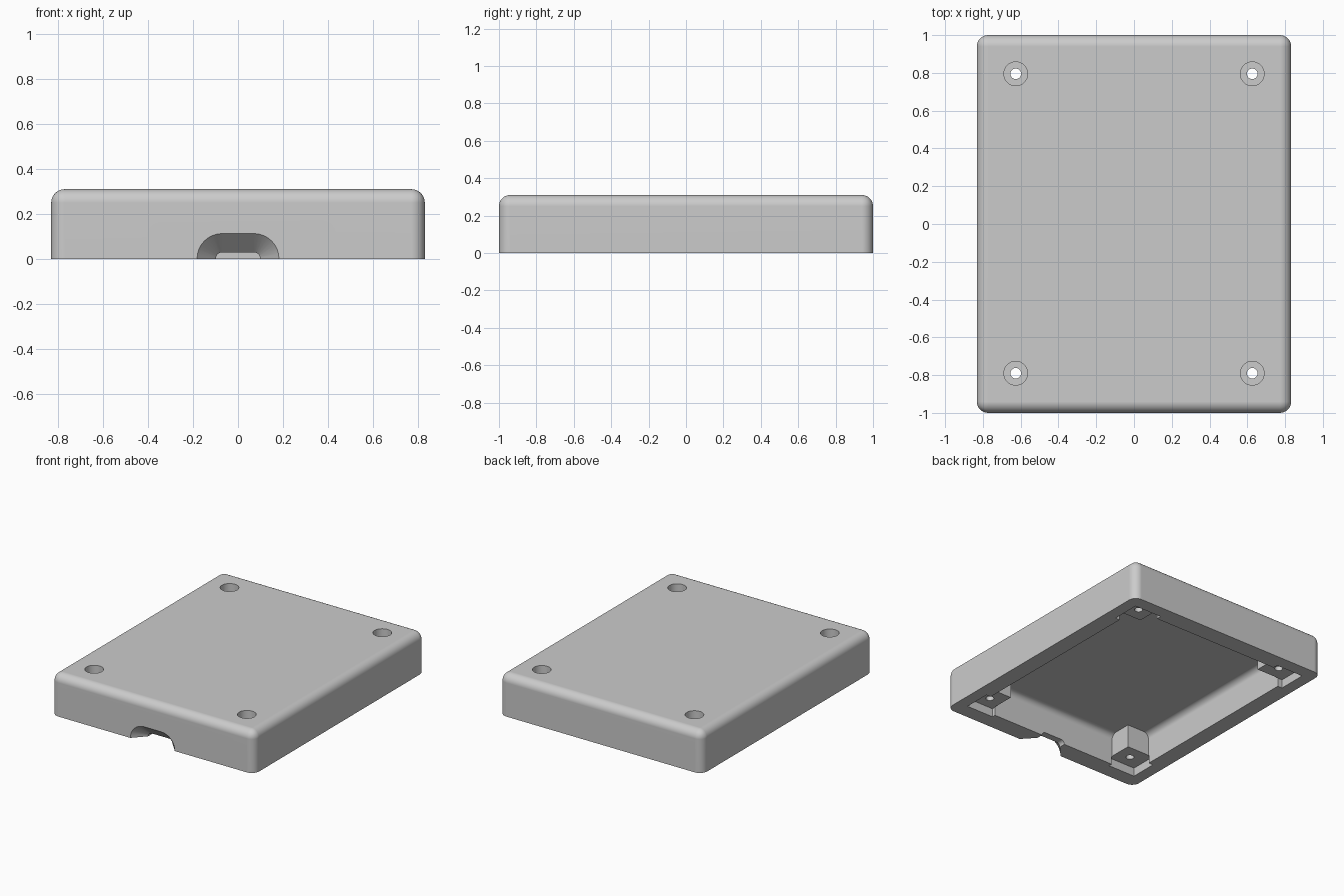
import bpy, bmesh, math
from mathutils import Vector

cube = bpy.data.objects.get("Cube")
if cube:
    bpy.data.objects.remove(cube, do_unlink=True)

W, D, H = 0.832, 1.0, 0.31     # half width, half depth, height
CEILING = 0.235                # underside of the top plate
BOSS_Z = 0.063                 # lower face of the screw bosses
BOSS = 0.102                   # half width of a boss
HOLE_X, HOLES_Y = 0.626, (-0.79, 0.795)

grey = bpy.data.materials.new("plain grey")
grey.use_nodes = True
colour = (0.6, 0.6, 0.6, 1)
grey.diffuse_color = colour
grey.node_tree.nodes["Principled BSDF"].inputs["Base Color"].default_value = colour


def finish(bm, name):
    bmesh.ops.recalc_face_normals(bm, faces=bm.faces)
    mesh = bpy.data.meshes.new(name)
    bm.to_mesh(mesh)
    bm.free()
    mesh.materials.append(grey)
    obj = bpy.data.objects.new(name, mesh)
    bpy.context.collection.objects.link(obj)
    return obj


def box(name, low, high, radius=0):
    """Box between two corners; all edges but the bottom ones are rounded."""
    a, b = Vector(low), Vector(high)
    size = Vector([abs(c) for c in b - a])
    bm = bmesh.new()
    bmesh.ops.create_cube(bm, size=1)
    for v in bm.verts:
        v.co = (a + b) / 2 + v.co * size
    if radius:
        edges = [e for e in bm.edges if max(v.co.z for v in e.verts) > a.z + 0.01]
        bmesh.ops.bevel(bm, geom=edges, offset=radius, segments=8,
                        profile=0.5, affect='EDGES')
    return finish(bm, name)


def cylinder(name, x, y, z0, z1, radius):
    bm = bmesh.new()
    bmesh.ops.create_cone(bm, cap_ends=True, segments=40, radius1=radius,
                          radius2=radius, depth=z1 - z0)
    bmesh.ops.translate(bm, verts=bm.verts, vec=(x, y, (z0 + z1) / 2))
    return finish(bm, name)


def flared_slot(name, half_straight, sections, steps=16):
    """Stadium sections (y, radius) lofted along y."""
    bm = bmesh.new()
    rings = []
    for y, r in sections:
        ring = []
        for side in (1, -1):
            for i in range(steps + 1):
                a = side * math.pi / 2 - math.pi * i / steps
                ring.append(bm.verts.new((side * half_straight + r * math.cos(a),
                                          y, r * math.sin(a))))
        rings.append(ring)
    n = len(rings[0])
    for a, b in zip(rings, rings[1:]):
        for i in range(n):
            j = (i + 1) % n
            bm.faces.new((a[i], a[j], b[j], b[i]))
    bm.faces.new(rings[0])
    bm.faces.new(rings[-1])
    return finish(bm, name)


def combine(target, tool, operation):
    mod = target.modifiers.new(operation.lower(), 'BOOLEAN')
    mod.operation, mod.solver, mod.object = operation, 'EXACT', tool
    bpy.context.view_layer.update()
    evaluated = target.evaluated_get(bpy.context.evaluated_depsgraph_get())
    mesh = bpy.data.meshes.new_from_object(evaluated)
    target.modifiers.clear()
    target.data = mesh
    bpy.data.objects.remove(tool, do_unlink=True)


# Outer shell with a hollow underside
cover = box("enclosure_cover", (-W, -D, 0), (W, D, H), 0.06)
combine(cover, box("cavity", (-0.707, -0.86, -0.1), (0.707, 0.866, CEILING), 0.045),
        'DIFFERENCE')

# Corner bosses, each over a sharp-cornered recess that cuts into the walls
for sx in (-1, 1):
    for y in HOLES_Y:
        sy = math.copysign(1, y)
        wall_y = 0.904 if sy > 0 else -0.887
        combine(cover, box("boss", (sx * (HOLE_X - BOSS), y - sy * BOSS, BOSS_Z - 0.03),
                           (sx * 0.77, wall_y + sy * 0.02, 0.27)), 'UNION')
        combine(cover, box("recess", (sx * (HOLE_X - BOSS - 0.003), y - sy * (BOSS + 0.003), -0.1),
                           (sx * 0.744, wall_y, BOSS_Z)), 'DIFFERENCE')

# Counterbored screw holes
for sx in (-1, 1):
    for y in HOLES_Y:
        combine(cover, cylinder("screw_hole", sx * HOLE_X, y, -0.1, 0.4, 0.028), 'DIFFERENCE')
        combine(cover, cylinder("counterbore", sx * HOLE_X, y, 0.165, 0.4, 0.063), 'DIFFERENCE')

# Flared cable opening in the front wall
combine(cover, flared_slot("cable_opening", 0.07,
                           ((-1.05, 0.159), (-0.91, 0.029), (-0.8, 0.029))), 'DIFFERENCE')

# Smooth rounds, crisp edges, flat large faces
bpy.ops.object.select_all(action='DESELECT')
cover.select_set(True)
bpy.context.view_layer.objects.active = cover
bpy.ops.object.shade_smooth_by_angle(angle=math.radians(30))
weighted = cover.modifiers.new("weighted_normals", 'WEIGHTED_NORMAL')
weighted.keep_sharp = True
